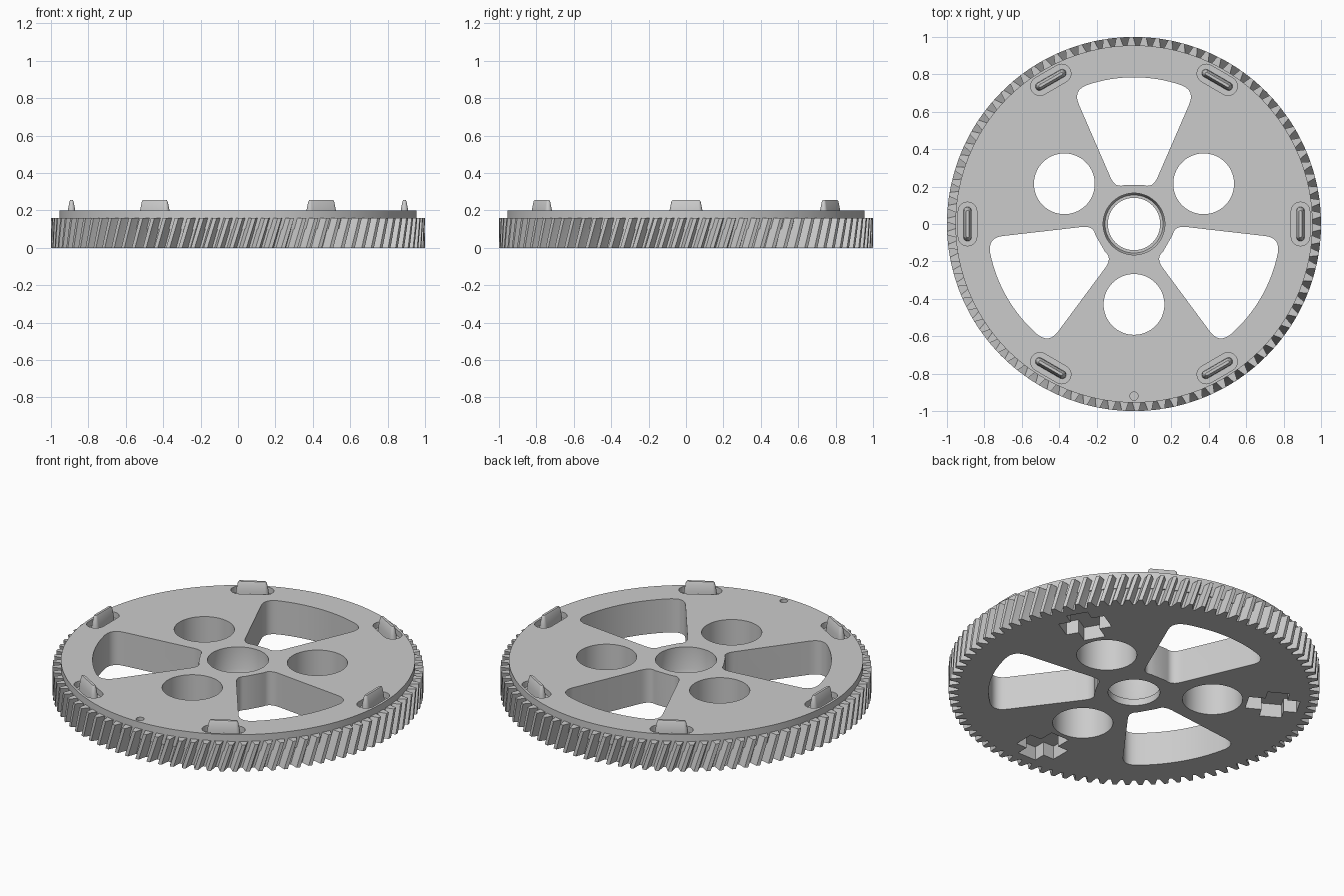
import bpy, bmesh, math
from math import cos, sin, pi, radians
from mathutils import Vector, Matrix

cube = bpy.data.objects.get("Cube")
if cube:
    bpy.data.objects.remove(cube, do_unlink=True)

TEETH, TWIST, RIM_Z, TOP_Z = 90, 0.05, 0.16, 0.2
ROOT, TIP, DISC = 0.948, 1.0, 0.955

grey = bpy.data.materials.new("plain grey")
grey.use_nodes = True
grey.diffuse_color = (0.6, 0.6, 0.6, 1)
grey.node_tree.nodes["Principled BSDF"].inputs["Base Color"].default_value = (0.6, 0.6, 0.6, 1)


def polar(r, a):
    return Vector((r * cos(a), r * sin(a)))


def arc(r, a0, a1, n):
    return [polar(r, a0 + (a1 - a0) * i / n) for i in range(n + 1)]


def circle(r, n=64, centre=(0, 0)):
    return [Vector(centre) + polar(r, 2 * pi * i / n) for i in range(n)]


def rect(x0, x1, half):
    return [Vector(p) for p in ((x0, -half), (x1, -half), (x1, half), (x0, half))]


def stadium(half_len, r, x):
    """Slot outline running along y, centred at x."""
    return ([Vector((x, half_len - r)) + p for p in arc(r, 0, pi, 12)] +
            [Vector((x, r - half_len)) + p for p in arc(r, pi, 2 * pi, 12)])


def turn(points, a):
    return [Matrix.Rotation(a, 2) @ p for p in points]


def loft(bm, layers):
    """Closed solid through (outline, z) layers."""
    rings = [[bm.verts.new((p.x, p.y, z)) for p in pts] for pts, z in layers]
    for low, high in zip(rings, rings[1:]):
        for i in range(len(low)):
            j = (i + 1) % len(low)
            bm.faces.new((low[i], low[j], high[j], high[i]))
    bm.faces.new(rings[0][::-1])
    bm.faces.new(rings[-1])


def prism(bm, points, z0, z1):
    loft(bm, [(points, z0), (points, z1)])


def finish(bm, name):
    bmesh.ops.recalc_face_normals(bm, faces=bm.faces)
    mesh = bpy.data.meshes.new(name)
    bm.to_mesh(mesh)
    bm.free()
    mesh.materials.append(grey)
    ob = bpy.data.objects.new(name, mesh)
    bpy.context.collection.objects.link(ob)
    return ob


def bend(a, corner, b, n=6):
    """Rounded corner from a to b."""
    return [a * (1 - t) ** 2 + corner * 2 * t * (1 - t) + b * t * t
            for t in (i / n for i in range(n + 1))]


def window():
    """Rounded spoke opening, symmetric about +y."""
    outer, inner = Vector((0.327, 0.713)), Vector((0.1, 0.19))
    side = (outer - inner).normalized()
    ro, ri = outer.length, inner.length
    ao, ai = math.atan2(outer.y, outer.x), math.atan2(inner.y, inner.x)
    bo, bi = ao + 0.1, ai + 0.24
    right = (bend(polar(ri, bi), inner, inner + side * 0.065) +
             bend(outer - side * 0.08, outer, polar(ro, bo)))
    right += arc(ro, bo, pi / 2, 8)[1:]
    left = [Vector((-p.x, p.y)) for p in reversed(right[:-1])]
    return right + left


# Helical toothed rim
bm = bmesh.new()
pitch = 2 * pi / TEETH
tooth = ((-0.40, ROOT), (-0.30, 0.965), (-0.15, TIP), (0.15, TIP), (0.30, 0.965), (0.40, ROOT))
gear = [polar(r, (i + f) * pitch) for i in range(TEETH) for f, r in tooth]
loft(bm, [(turn(gear, TWIST * k / 4), RIM_Z * k / 4) for k in range(5)])
wheel = finish(bm, "gear_wheel")

# Raised disc on top of the rim
bm = bmesh.new()
prism(bm, circle(DISC, 180), 0.1, TOP_Z)
disc = finish(bm, "raised_disc")

thirds = [2 * pi * k / 3 for k in range(3)]
sixths = [pi * k / 3 for k in range(6)]

# Through openings: bore, round holes, spoke windows
bm = bmesh.new()
prism(bm, circle(0.14), -0.1, 0.3)
for a in thirds:
    prism(bm, turn(circle(0.1625, centre=(0, -0.43)), a), -0.1, 0.3)
    prism(bm, turn(window(), a), -0.1, 0.3)
openings = finish(bm, "openings_cutter")

# Top recesses: bearing seat, clip slots, index mark
bm = bmesh.new()
loft(bm, [(circle(0.155), 0.04), (circle(0.165), 0.07), (circle(0.165), 0.3)])
for a in sixths:
    prism(bm, turn(stadium(0.117, 0.05, 0.89), a), 0.165, 0.3)
prism(bm, circle(0.022, 24, (0, -0.92)), 0.18, 0.3)
recesses = finish(bm, "recess_cutter")

# Cross shaped pockets underneath
pockets = []
for x0, x1, half in ((0.62, 0.9, 0.06), (0.71, 0.83, 0.13)):
    bm = bmesh.new()
    for a in thirds:
        prism(bm, turn(rect(x0, x1, half), a + radians(30)), -0.1, 0.08)
    pockets.append(finish(bm, "pocket_cutter"))

# Combine and cut
helpers = [disc, openings, recesses] + pockets
for helper in helpers:
    helper.hide_render = True
    mod = wheel.modifiers.new(helper.name, 'BOOLEAN')
    mod.operation = 'UNION' if helper is disc else 'DIFFERENCE'
    mod.solver = 'EXACT'
    mod.object = helper
bpy.context.view_layer.update()
result = bpy.data.meshes.new_from_object(
    wheel.evaluated_get(bpy.context.evaluated_depsgraph_get()))
wheel.modifiers.clear()
wheel.data = result
for helper in helpers:
    bpy.data.objects.remove(helper, do_unlink=True)

# Tapered clip tabs standing in the slots
tabs = []
for k, a in enumerate(sixths):
    bm = bmesh.new()
    loft(bm, [(turn(stadium(h, r, 0.89), a), z) for h, r, z in
              ((0.093, 0.022, 0.155), (0.088, 0.02, 0.2), (0.078, 0.011, 0.248), (0.073, 0.007, 0.255))])
    tabs.append(finish(bm, f"clip_tab_{k + 1}"))

bpy.ops.object.select_all(action='DESELECT')
for ob in [wheel] + tabs:
    ob.select_set(True)
bpy.context.view_layer.objects.active = wheel
bpy.ops.object.shade_smooth_by_angle(angle=radians(25))
